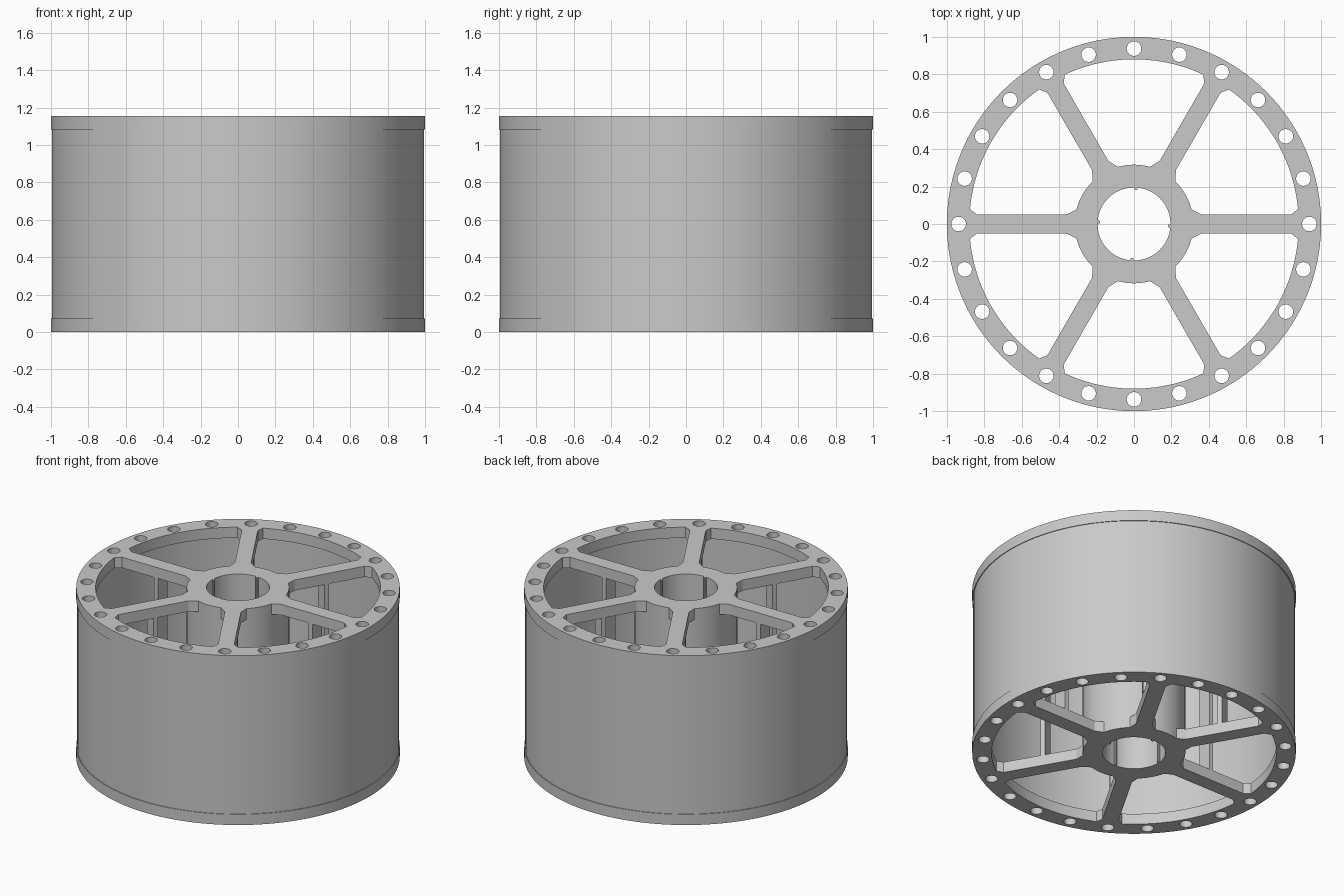
import bpy
from math import sin, cos, pi, radians, asin, degrees

if "Cube" in bpy.data.objects:
    bpy.data.objects.remove(bpy.data.objects["Cube"], do_unlink=True)

HEIGHT, PLATE = 1.155, 0.073
HUB = 0.317

grey = bpy.data.materials.new("plain grey")
grey.use_nodes = True
GREY = (0.59, 0.59, 0.59, 1)
grey.diffuse_color = GREY
grey.node_tree.nodes["Principled BSDF"].inputs["Base Color"].default_value = GREY


def polar(r, deg):
    return r * cos(radians(deg)), r * sin(radians(deg))


def circle(r, n, cx=0, cy=0):
    return [(cx + r * cos(2 * pi * i / n), cy + r * sin(2 * pi * i / n)) for i in range(n)]


def arc(r, a, b, n):
    return [polar(r, a + (b - a) * i / n) for i in range(n + 1)]


def extrude(name, loops, z0, z1):
    """Solid slab from an outline and its holes."""
    curve = bpy.data.curves.new(name, "CURVE")
    curve.dimensions = "2D"
    curve.fill_mode = "BOTH"
    curve.extrude = (z1 - z0) / 2
    for loop in loops:
        spline = curve.splines.new("POLY")
        spline.points.add(len(loop) - 1)
        for point, (x, y) in zip(spline.points, loop):
            point.co = (x, y, 0, 1)
        spline.use_cyclic_u = True
    obj = bpy.data.objects.new(name, curve)
    bpy.context.collection.objects.link(obj)
    obj.location.z = (z0 + z1) / 2
    bpy.ops.object.select_all(action="DESELECT")
    obj.select_set(True)
    bpy.context.view_layer.objects.active = obj
    bpy.ops.object.convert(target="MESH")
    obj = bpy.context.object
    obj.data.materials.clear()
    obj.data.materials.append(grey)
    bpy.ops.object.shade_smooth_by_angle(angle=radians(25))
    return obj


def pocket(mid):
    """Opening between two spokes, with cut corners."""
    def edge(r):
        return 30 - degrees(asin(0.05 / r))
    hub, rim = 15.5, 24.8
    return (arc(0.88, mid - rim, mid + rim, 20)
            + [polar(0.84, mid + edge(0.84)), polar(0.365, mid + edge(0.365)),
               polar(0.335, mid + 18.5)]
            + arc(HUB, mid + hub, mid - hub, 8)
            + [polar(0.335, mid - 18.5), polar(0.365, mid - edge(0.365)),
               polar(0.84, mid - edge(0.84))])


# Spoked end plates with a ring of bolt holes
plate_loops = [circle(1, 120), circle(0.195, 48)]
plate_loops += [pocket(30 + 60 * i) for i in range(6)]
plate_loops += [circle(0.039, 20, *polar(0.937, 15 * i)) for i in range(24)]
extrude("bottom_plate", plate_loops, 0, PLATE)
extrude("top_plate", plate_loops, HEIGHT - PLATE, HEIGHT)

# Thin outer drum, and a hub tube flush with the plate hubs
extrude("drum_shell", [circle(0.995, 120), circle(0.977, 120)], PLATE, HEIGHT - PLATE)
extrude("hub_tube", [circle(HUB, 72), circle(0.195, 48)], PLATE, HEIGHT - PLATE)

# Flat posts joining the plates behind each spoke
for i in range(6):
    outline = [(0.568, -0.049), (0.598, -0.049), (0.598, 0.049), (0.568, 0.049)]
    post = extrude(f"spoke_post_{i + 1}", [outline], PLATE, HEIGHT - PLATE)
    post.rotation_euler.z = radians(60 * i)

# Small ribs inside the bore
for i in range(4):
    extrude(f"bore_rib_{i + 1}", [circle(0.009, 10, *polar(0.19, 90 * i - 3))], 0, HEIGHT)
